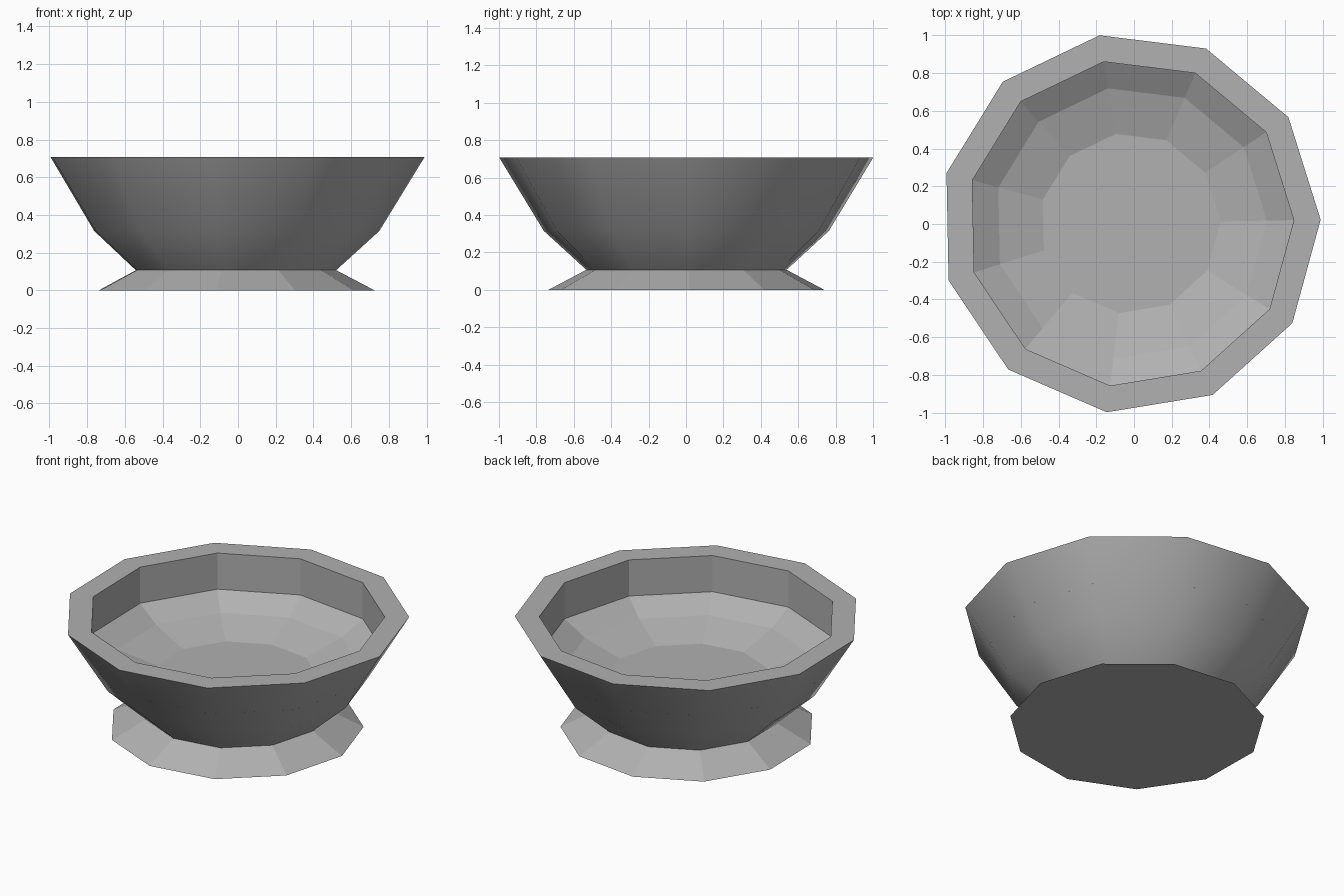
import bpy, bmesh
from math import cos, sin, pi, radians

if "Cube" in bpy.data.objects:
    bpy.data.objects.remove(bpy.data.objects["Cube"])

SIDES = 11
CX, CY, TURN = -0.02, 0.004, radians(1.1)

# Mid grey for the whole piece
grey = bpy.data.materials.new("mid_grey")
grey.diffuse_color = (0.44, 0.44, 0.44, 1)
grey.use_nodes = True
grey.node_tree.nodes["Principled BSDF"].inputs["Base Color"].default_value = grey.diffuse_color


def lathe(name, profile, smooth=(), cap_start=False, cap_end=False):
    """Revolve (radius, z) points; bands listed in smooth are shaded smooth."""
    bm = bmesh.new()
    rings = []
    for r, z in profile:
        rings.append([bm.verts.new((CX + r * cos(TURN + 2 * pi * i / SIDES),
                                    CY + r * sin(TURN + 2 * pi * i / SIDES), z))
                      for i in range(SIDES)])
    for k in range(len(rings) - 1):
        a, b = rings[k], rings[k + 1]
        for i in range(SIDES):
            j = (i + 1) % SIDES
            f = bm.faces.new((a[i], a[j], b[j], b[i]))
            f.smooth = k in smooth
    if cap_start:
        bm.faces.new(rings[0][::-1])
    if cap_end:
        bm.faces.new(rings[-1])
    # keep the border between smooth and flat bands crisp
    for e in bm.edges:
        if not all(f.smooth for f in e.link_faces):
            e.smooth = False
    me = bpy.data.meshes.new(name)
    bm.to_mesh(me)
    bm.free()
    me.materials.append(grey)
    ob = bpy.data.objects.new(name, me)
    bpy.context.collection.objects.link(ob)
    return ob


# Flared foot, faceted and closed underneath
lathe("foot", [(0.745, 0.0), (0.541, 0.107)], cap_start=True)

# Bowl: smooth outer wall, flat rim, faceted inside stepping down to the floor
lathe("bowl", [(0.541, 0.107), (0.77, 0.315), (1.01, 0.707),
               (0.868, 0.707), (0.868, 0.475), (0.725, 0.39), (0.48, 0.32)],
      smooth=(0, 1), cap_end=True)
